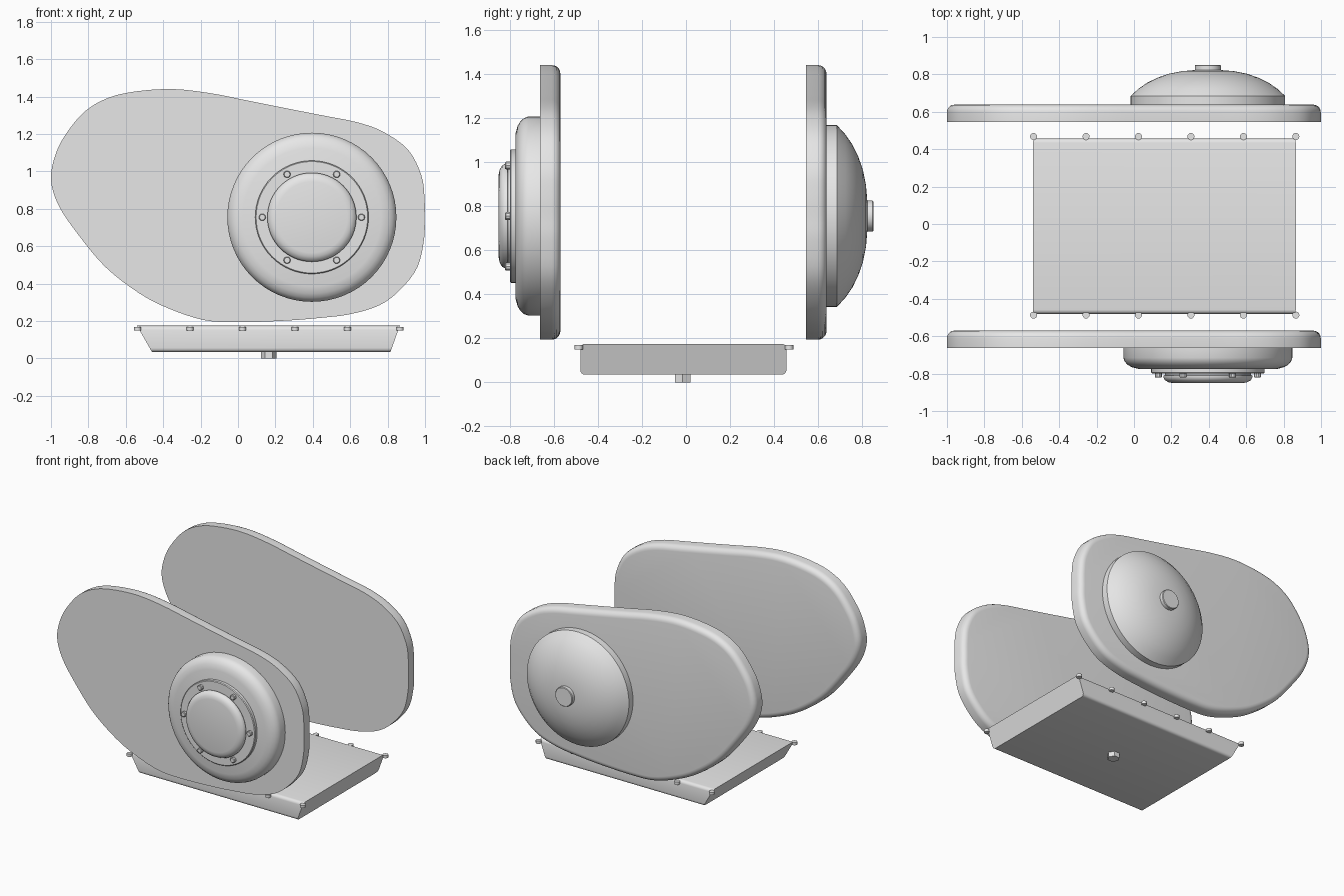
import bpy, bmesh, math
from mathutils import Vector

cube = bpy.data.objects.get("Cube")
if cube:
    bpy.data.objects.remove(cube, do_unlink=True)

grey = bpy.data.materials.new("plain grey")
grey.use_nodes = True
grey.diffuse_color = (0.8, 0.8, 0.8, 1)
grey.node_tree.nodes["Principled BSDF"].inputs["Base Color"].default_value = (0.8, 0.8, 0.8, 1)


def loft(name, rings, smooth=35):
    """Skin a stack of equal rings and cap both ends."""
    bm = bmesh.new()
    rows = [[bm.verts.new(p) for p in ring] for ring in rings]
    n = len(rows[0])
    for a, b in zip(rows, rows[1:]):
        for i in range(n):
            j = (i + 1) % n
            bm.faces.new((a[i], a[j], b[j], b[i]))
    bm.faces.new(rows[0])
    bm.faces.new(rows[-1])
    bmesh.ops.recalc_face_normals(bm, faces=bm.faces)
    mesh = bpy.data.meshes.new(name)
    bm.to_mesh(mesh)
    bm.free()
    mesh.materials.append(grey)
    for p in mesh.polygons:
        p.use_smooth = True
    mesh.set_sharp_from_angle(angle=math.radians(smooth))
    obj = bpy.data.objects.new(name, mesh)
    bpy.context.collection.objects.link(obj)
    return obj


def lathe(name, profile, centre, axis="y", sides=64, smooth=35):
    """Turn (radius, distance) pairs about an axis along y or z."""
    rings = []
    for r, d in profile:
        ring = []
        for i in range(sides):
            a = math.tau * i / sides
            u, v = centre[0] + r * math.cos(a), centre[1] + r * math.sin(a)
            ring.append(Vector((u, d, v)) if axis == "y" else Vector((u, v, d)))
        rings.append(ring)
    return loft(name, rings, smooth)


def smooth_loop(points, steps=4):
    """Closed spline through the points."""
    pts = [Vector(p) for p in points]
    n, out = len(pts), []
    for i in range(n):
        p0, p1, p2, p3 = (pts[(i + k) % n] for k in (-1, 0, 1, 2))
        for s in range(steps):
            t = s / steps
            out.append(0.5 * (2 * p1 + (p2 - p0) * t
                              + (2 * p0 - 5 * p1 + 4 * p2 - p3) * t ** 2
                              + (3 * p1 - p0 - 3 * p2 + p3) * t ** 3))
    return out


def inset(loop, d):
    """Shrink a clockwise loop by distance d."""
    out = []
    for i, p in enumerate(loop):
        t = (loop[(i + 1) % len(loop)] - loop[i - 1]).normalized()
        out.append(p + Vector((t.y, -t.x)) * d)
    return out


# Side covers: same outline, rounded on the rear edge
outline = smooth_loop([
    (-1, .957), (-.976, 1.09), (-.92, 1.2), (-.82, 1.32), (-.69, 1.395), (-.53, 1.43),
    (-.34, 1.44), (-.14, 1.417), (.05, 1.379), (.25, 1.339), (.45, 1.3), (.64, 1.262),
    (.78, 1.21), (.91, 1.115), (.98, .98), (.997, .86), (.998, .75), (.995, .64),
    (.96, .49), (.87, .37), (.757, .285), (.6, .237), (.44, .217), (.25, .202),
    (0, .194), (-.18, .205), (-.37, .267), (-.53, .35), (-.71, .49), (-.86, .67),
    (-.96, .82)])
for name, y0 in (("front_side_cover", -.663), ("rear_side_cover", .545)):
    r, depth = .04, .093
    stack = [(0, y0)]
    for k in range(6):
        a = math.pi / 2 * k / 5
        stack.append((r * (1 - math.cos(a)), y0 + depth - r + r * math.sin(a)))
    loft(name, [[Vector((p.x, y, p.y)) for p in inset(outline, d)] for d, y in stack])

# Front round housing, flange and cap
hub = (.395, .755)
lathe("front_housing", [(.452, -.655), (.452, -.715), (.445, -.735), (.43, -.752),
                        (.408, -.765), (.37, -.775)], hub)
lathe("front_flange", [(.303, -.77), (.303, -.795), (.298, -.8)], hub)
lathe("front_cap", [(.23, -.795), (.23, -.808), (.238, -.81), (.238, -.82), (.23, -.835),
                    (.21, -.846), (.19, -.85)], hub)
for i in range(6):
    a = math.tau * i / 6
    lathe(f"flange_bolt_{i + 1}", [(.019, -.795), (.019, -.817), (.015, -.821)],
          (hub[0] + .265 * math.cos(a), hub[1] + .265 * math.sin(a)), sides=10)

# Rear domed housing with its centre button
lathe("rear_dome", [(.413, .63), (.413, .685), (.405, .692), (.37, .724), (.325, .755),
                    (.27, .782), (.21, .803), (.14, .817), (.07, .823)], hub)
lathe("rear_button", [(.07, .815), (.07, .847), (.066, .851)], hub, sides=32)

# Pan: a section rounded across y, with ends sloping inward toward the base
section = []
y_lo, y_hi, z_lo, z_hi, r = -.48, .456, .035, .175, .022
for cy, cz, start in ((y_hi - r, z_hi - r, 0), (y_lo + r, z_hi - r, 90),
                      (y_lo + r, z_lo + r, 180), (y_hi - r, z_lo + r, 270)):
    for k in range(5):
        a = math.radians(start + 90 * k / 4)
        section.append((cy + r * math.cos(a), cz + r * math.sin(a)))
ends = []
for top, bottom in ((-.54, -.46), (.865, .815)):
    ends.append([Vector((bottom + (top - bottom) * (z - z_lo) / (z_hi - z_lo), y, z))
                 for y, z in section])
loft("pan", ends)

# Pan rim bolts and drain plug
for side, y in (("front", -.487), ("rear", .468)):
    for i in range(6):
        lathe(f"pan_bolt_{side}_{i + 1}", [(.019, .149), (.019, .169)],
              (-.537 + .2805 * i, y), axis="z", sides=12)
lathe("drain_plug", [(.041, 0), (.041, .045)], (.165, -.015), axis="z", sides=6)
